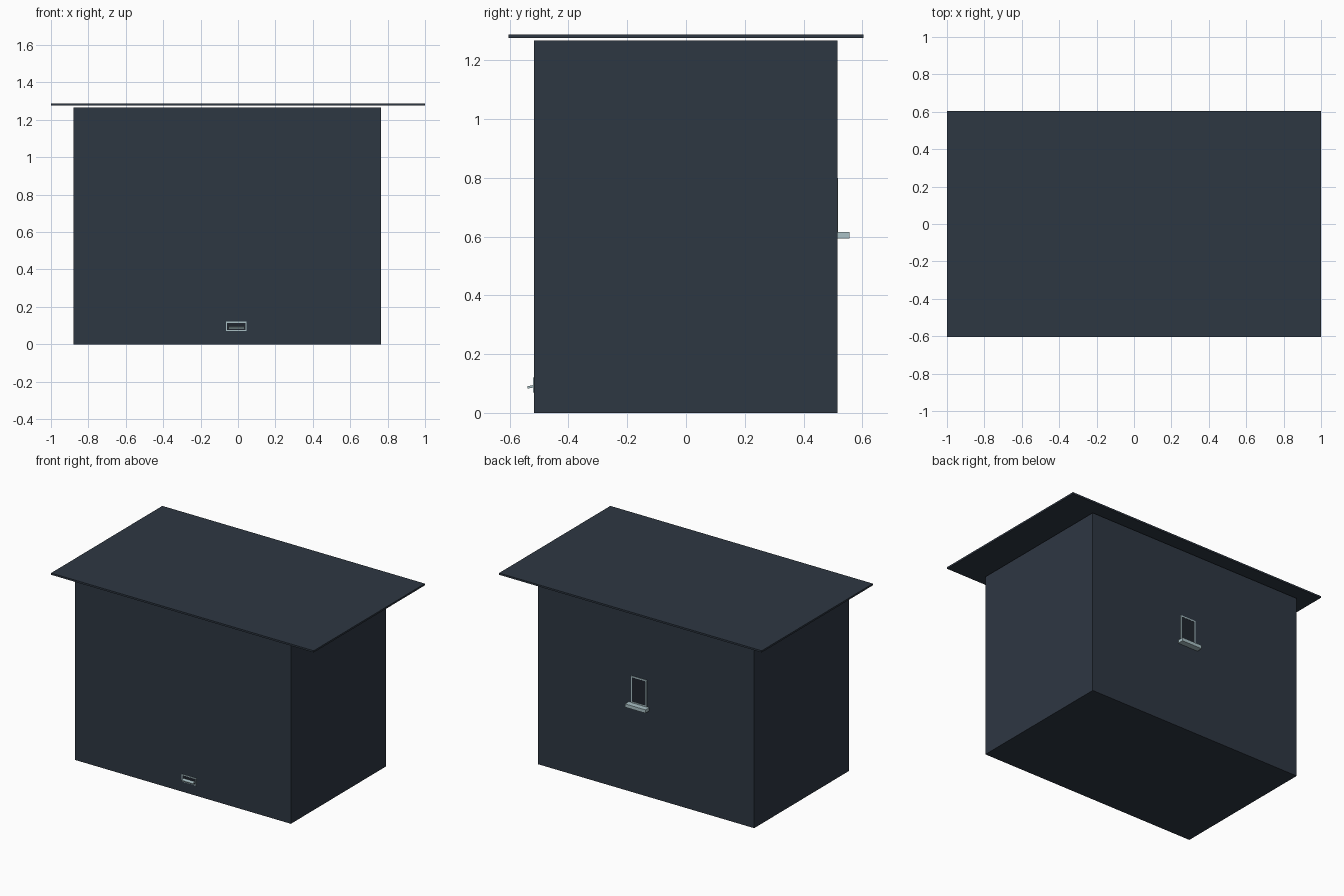
import bpy

if "Cube" in bpy.data.objects:
    bpy.data.objects.remove(bpy.data.objects["Cube"])

def material(name, rgb):
    m = bpy.data.materials.new(name)
    m.diffuse_color = (*rgb, 1)
    m.use_nodes = True
    m.node_tree.nodes["Principled BSDF"].inputs["Base Color"].default_value = m.diffuse_color
    return m

SLATE = material("dark slate", (0.027, 0.038, 0.055))
PALE = material("pale blue grey", (0.40, 0.53, 0.56))
GLASS = material("dark glass", (0.014, 0.018, 0.026))

def box(name, x, y, z, mat):
    """Box from (min, max) pairs on each axis."""
    bpy.ops.mesh.primitive_cube_add(size=1, location=[sum(r) / 2 for r in (x, y, z)])
    ob = bpy.context.object
    ob.name = name
    ob.scale = [r[1] - r[0] for r in (x, y, z)]
    bpy.ops.object.transform_apply(location=False, rotation=False, scale=True)
    ob.data.materials.append(mat)
    return ob

def frame(name, x, y, z, t, mat):
    """Four thin bars around a rectangular opening."""
    box(name + "_left", (x[0], x[0] + t), y, z, mat)
    box(name + "_right", (x[1] - t, x[1]), y, z, mat)
    inner = (x[0] + t, x[1] - t)
    box(name + "_top", inner, y, (z[1] - t, z[1]), mat)
    box(name + "_bottom", inner, y, (z[0], z[0] + t), mat)

# Main block and the flat overhanging roof floating just above it
box("house_body", (-0.88, 0.765), (-0.517, 0.515), (0, 1.267), SLATE)
box("flat_roof", (-1, 1), (-0.605, 0.605), (1.276, 1.288), SLATE)

# Back window: pane, thin frame and projecting sill
box("window_pane", (-0.055, 0.05), (0.514, 0.5165), (0.617, 0.792), GLASS)
frame("window_frame", (-0.063, 0.057), (0.514, 0.518), (0.615, 0.80), 0.009, PALE)
box("window_sill", (-0.08, 0.075), (0.514, 0.556), (0.593, 0.616), PALE)

# Front slot: backing, thin frame and a slightly drooping flap
box("slot_backing", (-0.06, 0.04), (-0.5185, -0.516), (0.073, 0.117), GLASS)
frame("slot_frame", (-0.065, 0.046), (-0.52, -0.516), (0.07, 0.121), 0.006, PALE)
flap = box("slot_flap", (-0.052, 0.034), (-0.540, -0.516), (0.085, 0.093), PALE)
flap.rotation_euler.x = 0.2
